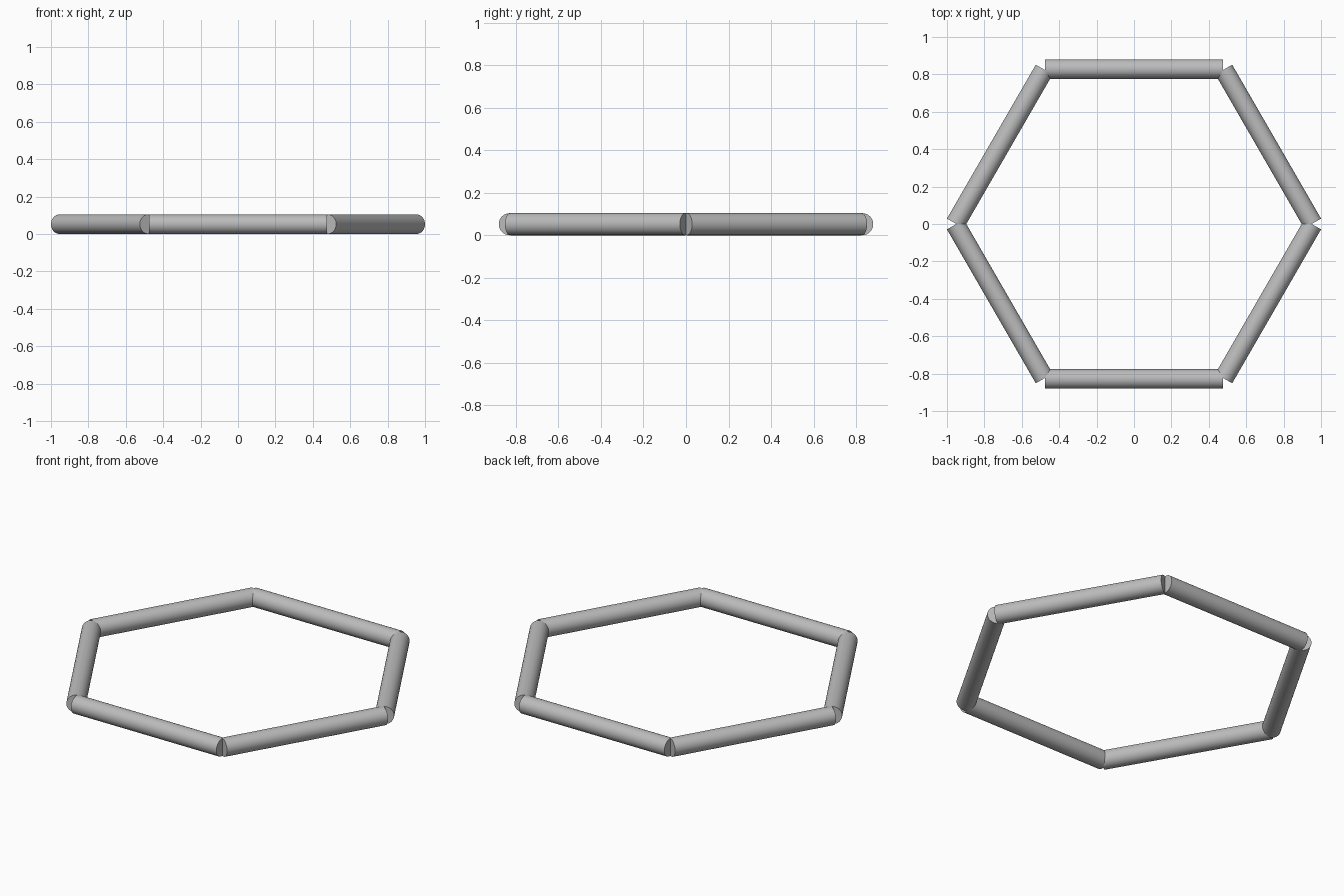
import bpy
import math

if "Cube" in bpy.data.objects:
    bpy.data.objects.remove(bpy.data.objects["Cube"], do_unlink=True)

RADIUS = 0.052
LENGTH = 0.95
APOTHEM = 0.8285

# Plain grey for every bar
grey = bpy.data.materials.new("plain_grey")
grey.use_nodes = True
color = (0.5, 0.5, 0.5, 1)
grey.diffuse_color = color
grey.node_tree.nodes["Principled BSDF"].inputs["Base Color"].default_value = color

NAMES = ["left_back_bar", "back_bar", "right_back_bar",
         "right_front_bar", "front_bar", "left_front_bar"]


def add_bar(name, angle):
    """Round bar lying flat, tangent to the ring at the given angle."""
    bpy.ops.mesh.primitive_cylinder_add(
        vertices=32, radius=RADIUS, depth=LENGTH,
        location=(APOTHEM * math.cos(angle), APOTHEM * math.sin(angle), RADIUS),
        rotation=(math.pi / 2, 0, angle))
    bar = bpy.context.object
    bar.name = name
    bar.data.materials.append(grey)
    bpy.ops.object.shade_smooth_by_angle(angle=math.radians(30))


# Six separate bars form the open hexagon
for i, name in enumerate(NAMES):
    add_bar(name, math.radians(30 + 60 * i))
